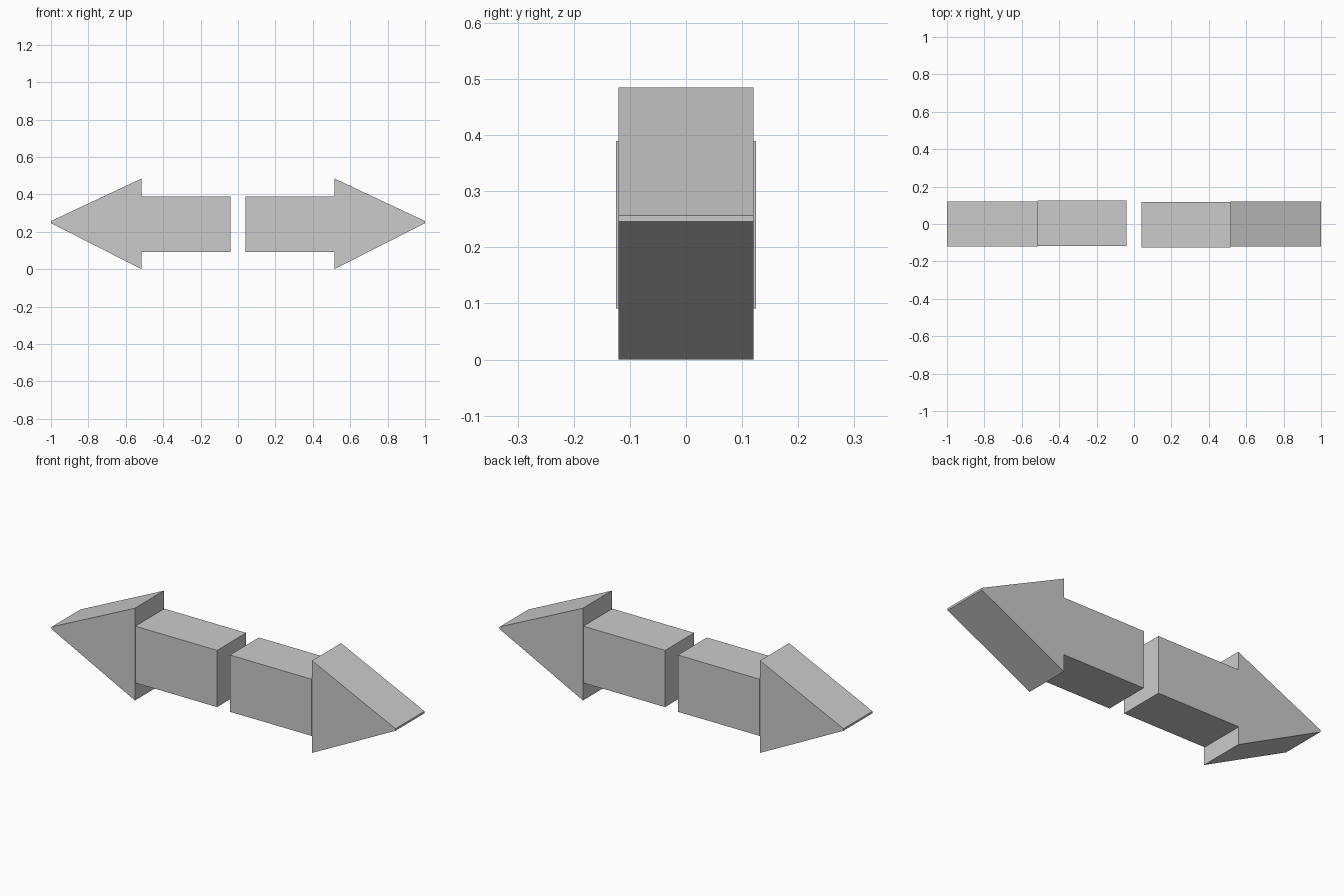
import bpy
import bmesh
from math import cos, pi

if "Cube" in bpy.data.objects:
    bpy.data.objects.remove(bpy.data.objects["Cube"])

WIDTH = 0.241


def extrude_profile(name, profile, y_center, turn):
    """Extrude an x/z outline along y, optionally turned half way round z."""
    s = round(cos(turn))
    bm = bmesh.new()
    verts = [bm.verts.new((s * x, s * (y_center - WIDTH / 2), z)) for x, z in profile]
    face = bm.faces.new(verts)
    ext = bmesh.ops.extrude_face_region(bm, geom=[face])
    moved = [g for g in ext["geom"] if isinstance(g, bmesh.types.BMVert)]
    bmesh.ops.translate(bm, verts=moved, vec=(0, s * WIDTH, 0))
    bmesh.ops.recalc_face_normals(bm, faces=bm.faces)
    mesh = bpy.data.meshes.new(name)
    bm.to_mesh(mesh)
    bm.free()
    obj = bpy.data.objects.new(name, mesh)
    bpy.context.collection.objects.link(obj)
    return obj


# Blunt-tipped wedge and rectangular block, as side outlines
head = [(0.515, 0.0), (1.0, 0.246), (1.0, 0.257), (0.515, 0.485)]
shaft = [(0.04, 0.091), (0.515, 0.091), (0.515, 0.389), (0.04, 0.389)]

# Two arrows pointing outwards, one the half-turn of the other
for side, turn in (("right", 0), ("left", pi)):
    extrude_profile(f"{side}_arrow_head", head, 0.0, turn)
    extrude_profile(f"{side}_arrow_shaft", shaft, -0.004, turn)
